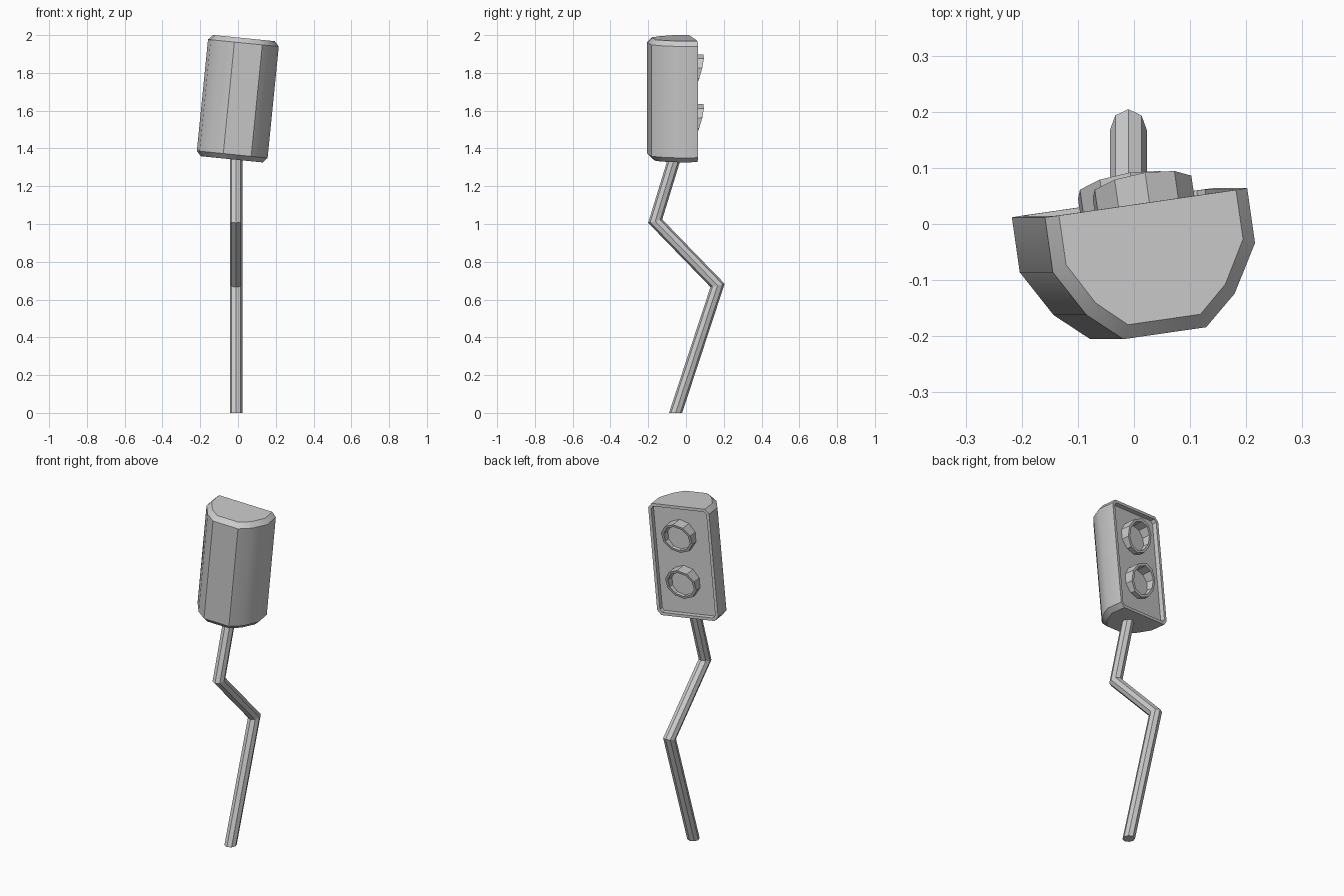
import bpy, bmesh
from math import sin, cos, pi, atan2, radians
from mathutils import Matrix

if "Cube" in bpy.data.objects:
    bpy.data.objects.remove(bpy.data.objects["Cube"])

HEAD = (Matrix.Translation((-0.008, 0.038, 1.664))
        @ Matrix.Rotation(radians(5.7), 4, 'Y')
        @ Matrix.Rotation(radians(8.2), 4, 'Z'))


def loft(bm, rings, cap_start=True, cap_end=True):
    """Skin a stack of equal-length point rings, optionally capping the ends."""
    loops = [[bm.verts.new(p) for p in r] for r in rings]
    n = len(loops[0])
    for a, b in zip(loops, loops[1:]):
        for i in range(n):
            j = (i + 1) % n
            bm.faces.new((a[i], a[j], b[j], b[i]))
    if cap_start:
        bm.faces.new(loops[0][::-1])
    if cap_end:
        bm.faces.new(loops[-1])
    return loops


def finish(bm, name, matrix=None, smooth=False):
    bmesh.ops.recalc_face_normals(bm, faces=bm.faces)
    me = bpy.data.meshes.new(name)
    bm.to_mesh(me)
    bm.free()
    ob = bpy.data.objects.new(name, me)
    bpy.context.collection.objects.link(ob)
    if matrix:
        ob.matrix_world = matrix
    if smooth:
        bpy.ops.object.select_all(action='DESELECT')
        ob.select_set(True)
        bpy.context.view_layer.objects.active = ob
        bpy.ops.object.shade_smooth_by_angle(angle=radians(31))
    return ob


# Bent octagonal pole with mitred joints
path = [(-0.055, 0.0), (0.167, 0.675), (-0.163, 1.015), (-0.045, 1.40)]
radius = 0.033
angles = [atan2(b[1] - a[1], b[0] - a[0]) for a, b in zip(path, path[1:])]
rings = []
for i, (y, z) in enumerate(path):
    before = angles[max(i - 1, 0)]
    after = angles[min(i, len(angles) - 1)]
    tangent = (before + after) / 2
    if i == 0:
        tangent = pi / 2          # foot is cut level with the ground
    stretch = radius / cos(tangent - after)
    miter = tangent - pi / 2
    rings.append([(-0.01 + radius * cos(k * pi / 4),
                   y + stretch * sin(k * pi / 4) * cos(miter),
                   z + stretch * sin(k * pi / 4) * sin(miter)) for k in range(8)])
bm = bmesh.new()
loft(bm, rings)
finish(bm, "pole")

# Signal housing: half-round section, chamfered ends, recessed flat face
half = [(0.183, 0.0), (0.183, -0.099), (0.134, -0.183), (0.075, -0.235)]
profile = half + [(-u, v) for u, v in reversed(half)]
H, C = 0.3225, 0.026
levels = [(-H, 0.875), (-H + C, 1), (H - C, 1), (H, 0.875)]
bm = bmesh.new()
loops = [[bm.verts.new((u * s, v * (s + 1) / 2 if s == 1 else v * 0.895, z))
          for u, v in profile] for z, s in levels]
for a, b in zip(loops, loops[1:]):
    for i in range(7):
        bm.faces.new((a[i], a[i + 1], b[i + 1], b[i]))
bm.faces.new(loops[0])
bm.faces.new(loops[-1])
face = bm.faces.new([l[0] for l in loops] + [l[-1] for l in reversed(loops)])
bmesh.ops.recalc_face_normals(bm, faces=bm.faces)
bmesh.ops.inset_region(bm, faces=[face], thickness=0.018)
bmesh.ops.inset_region(bm, faces=[face], thickness=0.002, depth=-0.025)
finish(bm, "signal_housing", HEAD, smooth=True)


# Two lamps: ten-sided hoods cut at a slant, each with a sunken lens
def ring(r, cz, depth):
    pts = []
    for k in range(10):
        a = k * pi / 5
        dz = r * cos(a)
        v = depth if depth is not None else 0.026 + 0.29 * dz
        pts.append((0.012 + r * sin(a), v, cz + dz))
    return pts


for name, cz in (("upper_lamp", 0.144), ("lower_lamp", -0.121)):
    bm = bmesh.new()
    loft(bm, [ring(0.092, cz, -0.026), ring(0.092, cz, None),
              ring(0.077, cz, None), ring(0.074, cz, -0.012)], cap_start=False)
    finish(bm, name, HEAD)
